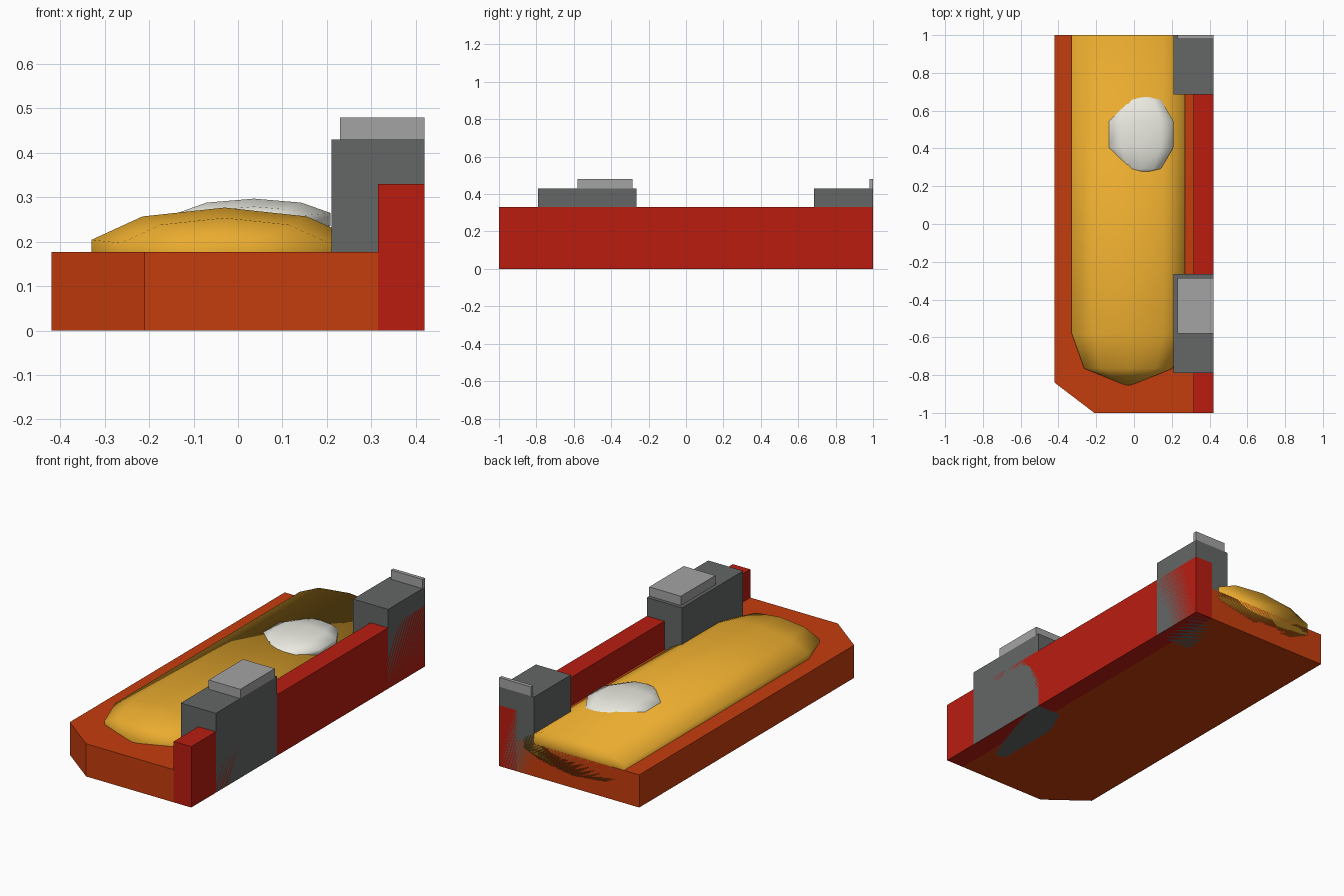
import bpy, bmesh, math

if "Cube" in bpy.data.objects:
    bpy.data.objects.remove(bpy.data.objects["Cube"])


def material(name, rgb):
    m = bpy.data.materials.new(name)
    m.diffuse_color = (*rgb, 1)
    m.use_nodes = True
    m.node_tree.nodes["Principled BSDF"].inputs["Base Color"].default_value = m.diffuse_color
    return m


ORANGE = material("orange", (0.56, 0.047, 0.004))
RED = material("red", (0.49, 0.012, 0.005))
YELLOW = material("yellow", (0.82, 0.41, 0.028))
WHITE = material("white", (0.83, 0.83, 0.76))
DARK = material("dark_grey", (0.125, 0.135, 0.13))
LIGHT = material("light_grey", (0.37, 0.37, 0.37))


def finish(name, bm, mat, smooth=False):
    bmesh.ops.recalc_face_normals(bm, faces=bm.faces)
    for f in bm.faces:
        f.smooth = smooth
    me = bpy.data.meshes.new(name)
    bm.to_mesh(me)
    bm.free()
    me.materials.append(mat)
    ob = bpy.data.objects.new(name, me)
    bpy.context.collection.objects.link(ob)
    return ob


def prism(name, outline, z0, z1, mat):
    """Extrude a plan outline from z0 to z1."""
    bm = bmesh.new()
    face = bm.faces.new([bm.verts.new((x, y, z0)) for x, y in outline])
    top = bmesh.ops.extrude_face_region(bm, geom=[face])["geom"]
    verts = [v for v in top if isinstance(v, bmesh.types.BMVert)]
    bmesh.ops.translate(bm, verts=verts, vec=(0, 0, z1 - z0))
    if not any(f.normal.z < 0 for f in bm.faces) and len(bm.faces) < len(outline) + 2:
        bm.faces.new([v for v in bm.verts if v not in verts])
    return finish(name, bm, mat)


def box(name, x0, x1, y0, y1, z0, z1, mat):
    return prism(name, [(x0, y0), (x1, y0), (x1, y1), (x0, y1)], z0, z1, mat)


def blob(name, cx, cz, rx, rz, stations, mat):
    """Smooth ten-sided lathe along y; stations are (y, radius scale), 0 = pole."""
    bm = bmesh.new()
    rings = []
    for y, s in stations:
        if s == 0:
            rings.append([bm.verts.new((cx, y, cz))])
        else:
            rings.append([bm.verts.new((cx + rx * s * math.sin(math.tau * i / 10), y,
                                        cz + rz * s * math.cos(math.tau * i / 10)))
                          for i in range(10)])
    for a, b in zip(rings, rings[1:]):
        for i in range(10):
            j = (i + 1) % 10
            if len(a) == 1:
                bm.faces.new((a[0], b[i], b[j]))
            elif len(b) == 1:
                bm.faces.new((a[i], b[0], a[j]))
            else:
                bm.faces.new((a[i], b[i], b[j], a[j]))
    # Flat cap where the shape is cut off
    if len(rings[-1]) > 1:
        bm.faces.new(rings[-1])
    return finish(name, bm, mat, smooth=True)


# Base slab with one chamfered front corner
prism("base_slab", [(-0.42, -0.84), (-0.21, -1), (0.315, -1), (0.315, 1), (-0.42, 1)],
      0, 0.177, ORANGE)

# Tall side wall
box("side_wall", 0.315, 0.42, -1, 1, 0, 0.33, RED)

# Wall blocks with lighter caps
for i, (y0, y1, c0, c1) in enumerate([(-0.79, -0.265, -0.58, -0.285),
                                      (0.685, 1.0, 0.98, 1.0)]):
    box(f"wall_block_{i + 1}", 0.21, 0.42, y0, y1, 0, 0.43, DARK)
    box(f"block_cap_{i + 1}", 0.23, 0.42, c0, c1, 0.43, 0.48, LIGHT)

# Long mound, cut flat at the back
blob("long_mound", -0.03, 0.172, 0.315, 0.105,
     [(-0.86, 0), (-0.765, 0.78), (-0.58, 1), (1.0, 1)], YELLOW)

# Pale lump lying on the mound
lump = [(0.475 - 0.225 * math.cos(math.pi * k / 5),
         0 if k in (0, 5) else math.sin(math.pi * k / 5)) for k in range(6)]
blob("pale_lump", 0.036, 0.25, 0.191, 0.0495, lump, WHITE)
